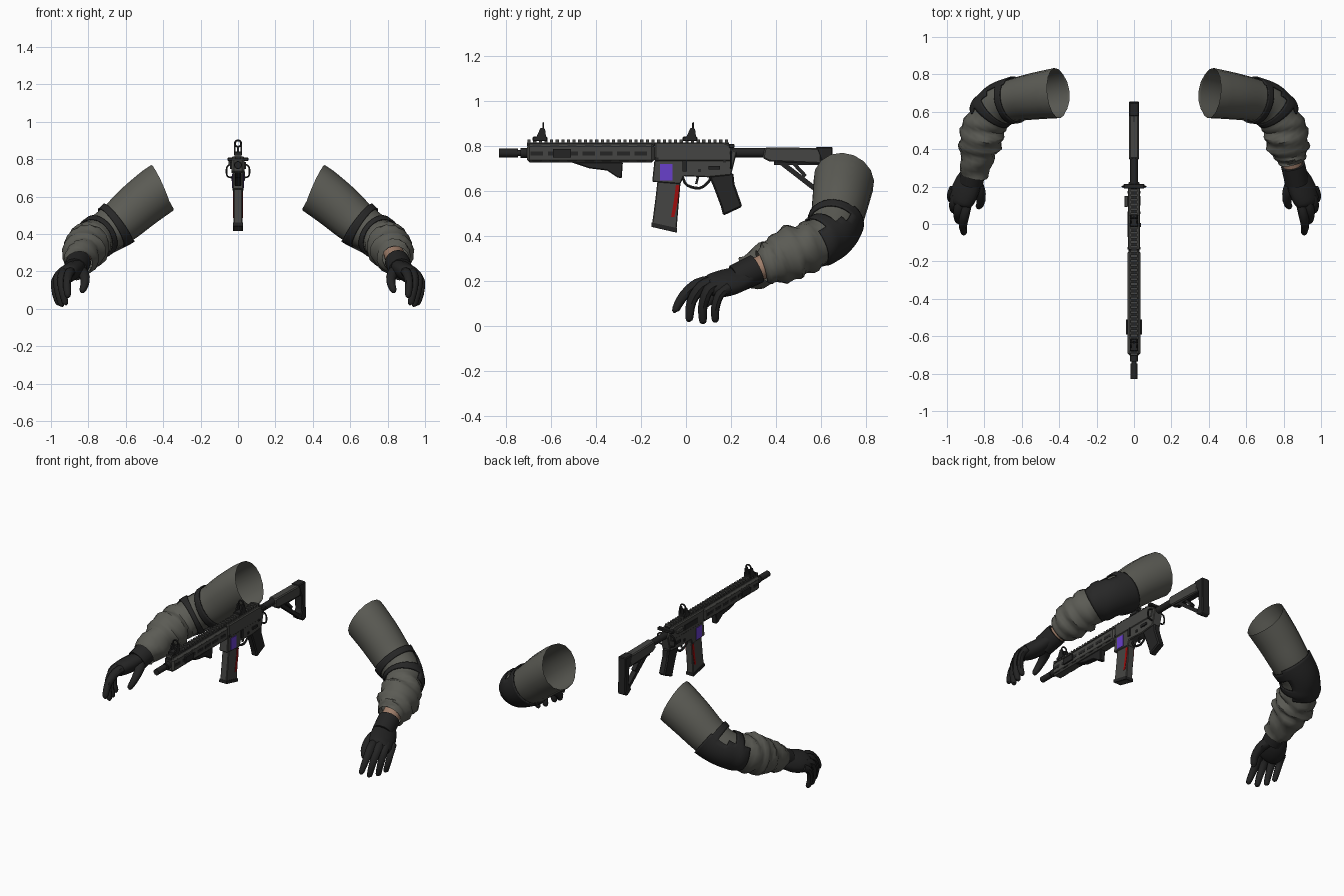
import bpy, bmesh
from math import sin, cos, pi
from mathutils import Vector

if "Cube" in bpy.data.objects:
    bpy.data.objects.remove(bpy.data.objects["Cube"])


def material(name, r, g, b):
    m = bpy.data.materials.new(name)
    m.use_nodes = True
    m.diffuse_color = (r, g, b, 1)
    m.node_tree.nodes["Principled BSDF"].inputs["Base Color"].default_value = (r, g, b, 1)
    return m


CLOTH = material("sleeve grey", .105, .105, .09)
PAD = material("pad black", .02, .02, .02)
GLOVE = material("glove black", .017, .017, .017)
SKIN = material("skin", .35, .21, .145)
METAL = material("gunmetal", .06, .06, .056)
DARK = material("dark metal", .018, .018, .018)
PURPLE = material("purple", .14, .05, .6)
RED = material("red", .35, .004, .004)


def finish(bm, name, mat, smooth=False, bevel=0):
    bmesh.ops.recalc_face_normals(bm, faces=bm.faces)
    mesh = bpy.data.meshes.new(name)
    bm.to_mesh(mesh)
    bm.free()
    mesh.materials.append(mat)
    ob = bpy.data.objects.new(name, mesh)
    bpy.context.collection.objects.link(ob)
    if bevel:
        mod = ob.modifiers.new("bevel", "BEVEL")
        mod.width, mod.segments = bevel, 1
    if smooth:
        bpy.ops.object.select_all(action='DESELECT')
        ob.select_set(True)
        bpy.context.view_layer.objects.active = ob
        bpy.ops.object.shade_smooth_by_angle(angle=pi / 4)
    return ob


def prism(name, mat, points, half, x=0, bevel=0):
    """Side profile in (y, z), extruded across x."""
    bm = bmesh.new()
    base = bm.faces.new([bm.verts.new((x - half, y, z)) for y, z in points])
    new = bmesh.ops.extrude_face_region(bm, geom=[base])["geom"]
    bmesh.ops.translate(bm, vec=(2 * half, 0, 0), verts=[v for v in new if isinstance(v, bmesh.types.BMVert)])
    return finish(bm, name, mat, bevel=bevel)


def block(name, mat, y0, y1, z0, z1, half, x=0, bevel=0):
    return prism(name, mat, [(y0, z0), (y1, z0), (y1, z1), (y0, z1)], half, x, bevel)


def bar(name, mat, a, b, width, half):
    a, b = Vector(a), Vector(b)
    n = (b - a).orthogonal().normalized() * width
    return prism(name, mat, [a + n, b + n, b - n, a - n], half)


def spline(points, steps):
    """Catmull-Rom through tuples of any length."""
    pts = [Vector(p) for p in points]
    out = []
    for i in range(len(pts) - 1):
        p, q = pts[i], pts[i + 1]
        o, r = pts[max(i - 1, 0)], pts[min(i + 2, len(pts) - 1)]
        for k in range(steps):
            t = k / steps
            out.append(p + ((q - o) * t + (2 * o - 5 * p + 4 * q - r) * t * t
                            + (3 * p - o - 3 * q + r) * t ** 3) * .5)
    return out + [pts[-1]]


def tube(name, mat, points, steps=1, sides=10, hint=(0, 0, 1), flat=1, mirror=1,
         start=None, caps=True, ripple=None, keep=None):
    """Rings along (x, y, z, radius); flat squeezes the second axis."""
    rings = spline(points, steps)
    bm = bmesh.new()
    loops, n = [], Vector(hint)
    for k, ring in enumerate(rings):
        c = ring.to_3d() if len(ring) == 3 else Vector(ring[:3])
        t = (Vector(rings[min(k + 1, len(rings) - 1)][:3]) - Vector(rings[max(k - 1, 0)][:3])).normalized()
        if start and k == 0:
            t = Vector(start).normalized()
        n = (n - t * n.dot(t)).normalized()
        b = t.cross(n)
        loop = []
        for j in range(sides):
            a = 2 * pi * j / sides
            r = ring[3] * (1 + (ripple(k / steps, a) if ripple else 0))
            v = c + n * cos(a) * r + b * sin(a) * r * flat
            loop.append(bm.verts.new((v.x * mirror, v.y, v.z)))
        loops.append(loop)
    for k in range(len(loops) - 1):
        for j in range(sides):
            i = (j + 1) % sides
            mid = (loops[k][j].co + loops[k + 1][i].co) / 2 - Vector((rings[k][0] * mirror, *rings[k][1:3]))
            mid.x *= mirror
            if keep is None or keep((k + .5) / steps, mid.normalized()):
                bm.faces.new((loops[k][j], loops[k][i], loops[k + 1][i], loops[k + 1][j]))
    if caps:
        bm.faces.new(loops[0])
        bm.faces.new(loops[-1])
    return finish(bm, name, mat, smooth=True)


def rod(name, mat, y0, y1, z, radius, x=0, sides=12):
    return tube(name, mat, [(x, y0, z, radius), (x, y1, z, radius)], sides=sides)


# Arms: the two sides mirror each other, apart from the sleeve length
ARM = [(.41, .70, .645, .135), (.52, .685, .56, .128), (.63, .665, .465, .118), (.72, .635, .405, .108),
       (.785, .555, .36, .108), (.815, .47, .325, .118), (.835, .39, .285, .1)]
FINGERS = {
    "index": [(.89, .12, .2, .026), (.905, .05, .185, .026), (.915, -.01, .135, .022), (.91, -.045, .075, .017)],
    "middle": [(.925, .13, .2, .026), (.94, .07, .175, .026), (.94, .025, .11, .022), (.925, .015, .035, .017)],
    "ring": [(.95, .15, .185, .026), (.965, .1, .16, .025), (.96, .075, .09, .021), (.945, .075, .025, .017)],
    "little": [(.965, .19, .17, .024), (.98, .15, .14, .021), (.975, .13, .08, .019), (.96, .13, .03, .016)],
    "thumb": [(.86, .25, .21, .035), (.825, .18, .185, .03), (.818, .12, .14, .023), (.83, .095, .1, .018)]}


def wrinkles(u, a):
    loose = max(0, min(1, u - 3.2))
    return loose * (.07 * sin(u * 8 + sin(a) * 2) + .05 * sin(3 * a + u * 5)) + .02 * sin(2 * a + u)


def pad_area(u, d):
    outward = d.dot(Vector((.5, .6, -.62)))
    strap = 2.1 < u < 2.5 or 3.2 < u < 3.6
    return 2 < u < 3.9 and (strap or outward > .3)


for side, s, hem in (("left", 1, (.845, .335, .265, .072)), ("right", -1, (.855, .265, .235, .075))):
    path = ARM + [hem]
    tube(side + "_sleeve", CLOTH, path, 5, 16, mirror=s, start=(.25, -.03, -.11), caps=False, ripple=wrinkles)
    pad = tube(side + "_elbow_pad", PAD, [p[:3] + (p[3] * 1.03,) for p in path], 10, 24, mirror=s,
               caps=False, ripple=wrinkles, keep=pad_area)
    thick = pad.modifiers.new("thickness", "SOLIDIFY")
    thick.thickness, thick.offset = .008, 1
    tube(side + "_wrist", SKIN, [(.83, .42, .3, .055), (.845, .34, .262, .054), (.855, .27, .235, .05)],
         2, 12, mirror=s)
    tube(side + "_glove_cuff", GLOVE, [(.85, .315, .255, .066), (.858, .28, .238, .066), (.87, .22, .21, .064)],
         2, 14, mirror=s)
    tube(side + "_palm", GLOVE, [(.858, .28, .235, .06), (.885, .22, .205, .077), (.91, .16, .188, .08),
                                 (.928, .11, .18, .066), (.932, .095, .178, .03)],
         3, 14, hint=(.75, .4, -.5), flat=.62, mirror=s)
    for finger, joints in FINGERS.items():
        x, y, z, r = joints[-1]
        tip = (x, y, z - r * .8, r * .45)
        tube(side + "_" + finger + "_finger", GLOVE, joints + [tip], 3, 8, hint=(1, 0, 0), mirror=s)

# Barrel and muzzle
rod("barrel", DARK, -.76, -.6, .768, .013)
rod("muzzle_device", DARK, -.83, -.745, .768, .019)
rod("muzzle_collar", DARK, -.735, -.705, .768, .022)

# Handguard with vent slots and top rail
block("handguard", METAL, -.705, -.14, .725, .808, .034, bevel=.012)
for i in range(7):
    y = -.69 + i * .077
    block("side_slot", DARK, y, y + .056, .757, .775, .0355)
    block("lower_slot", DARK, y + .01, y + .05, .733, .742, .0325)
    block("upper_slot", DARK, y + .01, y + .05, .792, .798, .0325)
for s in (-1, 1):
    block("side_rail", DARK, -.59, -.51, .748, .785, .006, x=s * .038)
block("top_rail", DARK, -.705, .19, .8, .815, .017)
for i in range(36):
    y = -.703 + i * .025
    block("rail_tooth", METAL, y, y + .014, .812, .827, .02)

# Angled foregrip
prism("foregrip", DARK, [(-.51, .727), (-.28, .727), (-.285, .655), (-.305, .66), (-.35, .69), (-.43, .7)],
      .018, bevel=.004)

# Receiver
prism("upper_receiver", METAL, [(-.14, .73), (.2, .73), (.205, .8), (.17, .815), (-.14, .815)], .033, bevel=.006)
prism("lower_receiver", METAL, [(-.15, .64), (-.025, .63), (-.01, .665), (.1, .66), (.2, .67), (.225, .77), (.2, .79),
                                (.18, .74), (-.14, .735)], .029, bevel=.004)
block("purple_marking", PURPLE, -.115, -.06, .645, .72, .032)
block("ejection_port", DARK, -.07, .06, .752, .785, .003, x=-.033)
block("bolt_catch", DARK, -.015, .005, .685, .735, .006, x=.031)
block("forward_assist", METAL, .09, .15, .765, .79, .01, x=-.042, bevel=.004)
block("selector", DARK, .1, .15, .695, .71, .036)
for y, z in ((-.13, .742), (.17, .732), (.06, .69), (.13, .7)):
    block("pin", DARK, y - .007, y + .007, z - .007, z + .007, .0345)
block("charging_handle", DARK, .19, .215, .79, .808, .055, bevel=.003)
for s in (-1, 1):
    tube("sling_loop", DARK, [(s * .025, .2, .775, .005), (s * .058, .2, .76, .005), (s * .058, .2, .71, .005),
                              (s * .025, .2, .7, .005)], 3, 6, hint=(0, 1, 0))

# Magazine
prism("magazine", METAL, [(-.125, .66), (-.022, .66), (-.03, .57), (-.043, .415), (-.152, .44), (-.135, .57)],
      .023, bevel=.004)
prism("magazine_stripe", RED, [(-.045, .625), (-.028, .625), (-.035, .56), (-.052, .485), (-.066, .485), (-.053, .56)],
      .0255)
prism("magazine_foot", DARK, [(-.04, .435), (-.04, .415), (-.153, .441), (-.152, .46)], .0265)

# Trigger group and grip
tube("trigger_guard", DARK, [(0, -.015, .66, .007), (0, .005, .625, .007), (0, .06, .612, .007), (0, .1, .64, .007),
                             (0, .11, .665, .007)], 3, 6, hint=(1, 0, 0))
bar("trigger", DARK, (.055, .67), (.045, .63), .005, .005)
prism("pistol_grip", DARK, [(.1, .67), (.21, .68), (.215, .63), (.25, .53), (.165, .49), (.155, .53), (.125, .61)],
      .022, bevel=.007)

# Stock: tube, body, diagonal struts and butt plate
rod("buffer_tube", DARK, .2, .6, .77, .021)
prism("stock_body", METAL, [(.34, .745), (.37, .73), (.6, .72), (.6, .79), (.35, .793)], .026, bevel=.006)
block("stock_lever", DARK, .39, .6, .715, .738, .016)
bar("long_strut", DARK, (.41, .735), (.61, .58), .011, .016)
bar("short_strut", DARK, (.47, .73), (.53, .665), .008, .014)
prism("butt_plate", DARK, [(.575, .795), (.65, .795), (.655, .56), (.63, .548), (.59, .575), (.615, .62), (.61, .71)],
      .027, bevel=.005)

# Folding sights
for label, y in (("front", -.645), ("rear", .02)):
    block(label + "_sight_base", DARK, y - .035, y + .03, .82, .84, .022, bevel=.003)
    for s in (-1, 1):
        prism(label + "_sight_ear", DARK, [(y - .02, .835), (y + .025, .835), (y + .02, .875), (y, .88)],
              .004, x=s * .018)
    block(label + "_sight_post", DARK, y + .006, y + .02, .835, .87, .006)
    bpy.ops.mesh.primitive_torus_add(location=(0, y + .012, .883), rotation=(pi / 2, 0, 0), major_segments=14,
                                     minor_segments=6, major_radius=.017, minor_radius=.005)
    ring = bpy.context.object
    ring.name = label + "_sight_ring"
    ring.data.materials.append(DARK)
